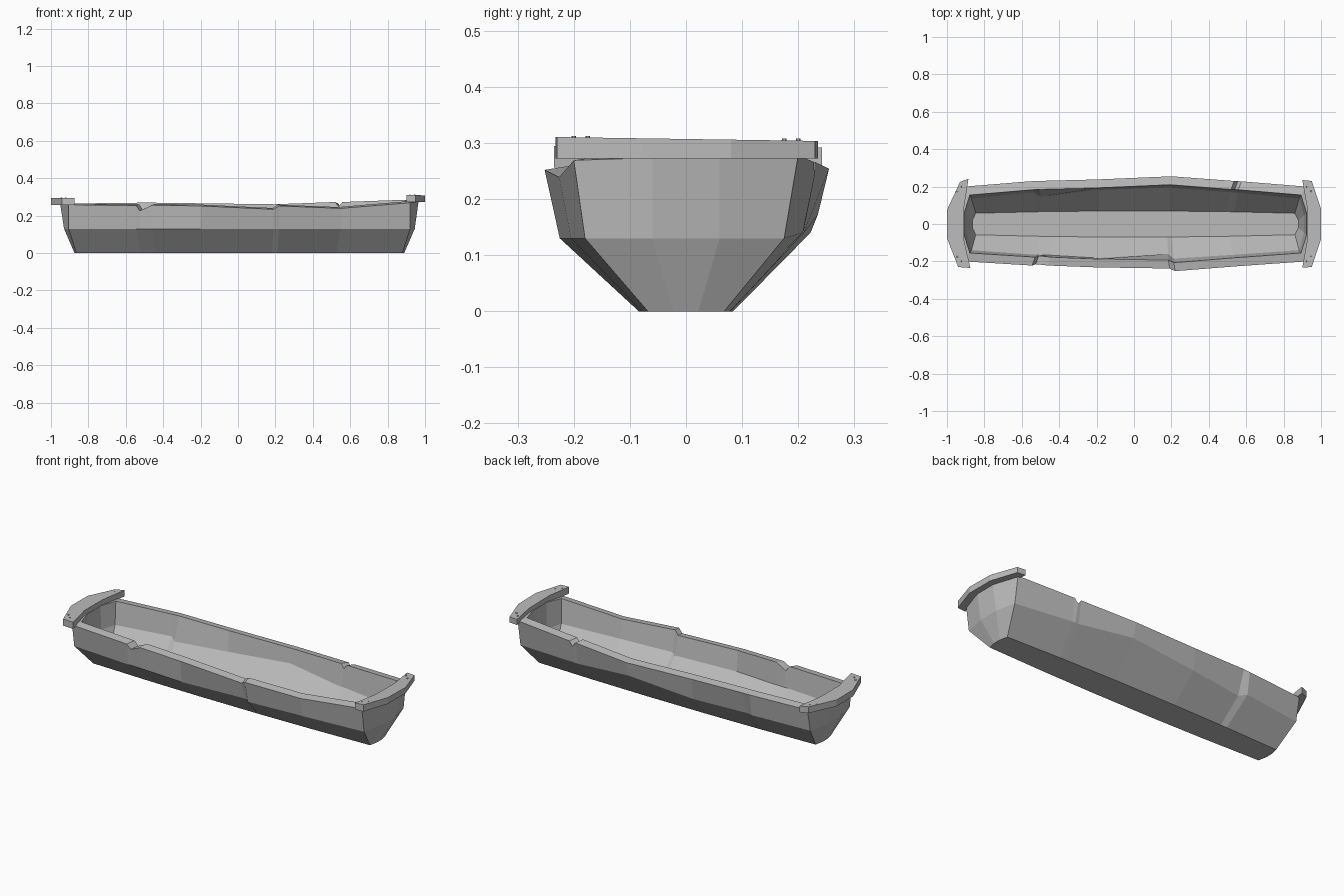
import bpy
import bmesh
from mathutils import Vector

cube = bpy.data.objects.get("Cube")
if cube:
    bpy.data.objects.remove(cube, do_unlink=True)


def make_material(name, value):
    mat = bpy.data.materials.new(name)
    mat.use_nodes = True
    colour = (value, value, value, 1)
    mat.diffuse_color = colour
    mat.node_tree.nodes["Principled BSDF"].inputs["Base Color"].default_value = colour
    return mat


grey = make_material("weathered grey", 0.5)


def finish(name, bm):
    bmesh.ops.recalc_face_normals(bm, faces=bm.faces[:])
    mesh = bpy.data.meshes.new(name)
    bm.to_mesh(mesh)
    bm.free()
    mesh.materials.append(grey)
    obj = bpy.data.objects.new(name, mesh)
    bpy.context.collection.objects.link(obj)
    return obj


# Side stations: x, rim half width, rim height, knuckle half width, knuckle height
FRONT = [
    (-.905, .20, .262, .18, .13),
    (-.545, .222, .258, .205, .13),
    (-.525, .215, .23, .205, .13),
    (-.46, .222, .26, .207, .13),
    (-.2, .232, .256, .222, .13),
    (.19, .238, .238, .2, .13),
    (.22, .252, .256, .225, .13),
    (.55, .226, .243, .205, .13),
    (.92, .20, .273, .18, .13),
]
BACK = [
    (-.905, .20, .262, .175, .13),
    (-.56, .228, .266, .21, .14),
    (-.52, .23, .267, .185, .13),
    (-.2, .238, .263, .222, .14),
    (.2, .255, .258, .235, .172),
    (.535, .23, .27, .21, .14),
    (.555, .229, .245, .209, .14),
    (.575, .228, .27, .208, .14),
    (.92, .20, .282, .175, .13),
]


# Each ring level turns one station into a point on one side
def bottom(x, ry, rz, ky, kz, s):
    return x * .955, s * (.085 - .02 * x * x), 0


def knuckle(x, ry, rz, ky, kz, s):
    return x, s * ky, kz


def rim_outer(x, ry, rz, ky, kz, s):
    return x, s * ry, rz - .004


def rim_inner(x, ry, rz, ky, kz, s):
    return x * .97, s * (ry - .045), rz + .003


def inner_knuckle(x, ry, rz, ky, kz, s):
    return x * .96, s * (ky - .04), kz + .01


def floor(x, ry, rz, ky, kz, s):
    return x * .935, s * (.07 - .015 * x * x), .03


# Level, bulge of the end wall, half width of its middle panel
LEVELS = [(bottom, .01, .022), (knuckle, .025, .06), (rim_outer, .045, .06),
          (rim_inner, .03, .06), (inner_knuckle, .025, .045), (floor, .018, .02)]


def ring(level, bulge, half):
    front = [Vector(level(*st, -1)) for st in FRONT]
    back = [Vector(level(*st, 1)) for st in reversed(BACK)]

    def end(a, b, direction):
        pts = []
        for t in (-1, 1):
            s = half * t * direction
            z = (a.z + b.z) / 2
            pts.append(Vector(((a.x + b.x) / 2 + direction * bulge, s, z)))
        return pts

    return front + end(front[-1], back[0], 1) + back + end(back[-1], front[0], -1)


# Hull: rings from the underside, over the rim and down to the inner floor
bm = bmesh.new()
rings = [[bm.verts.new(p) for p in ring(*lv)] for lv in LEVELS]
for low, high in zip(rings, rings[1:]):
    n = len(low)
    for i in range(n):
        j = (i + 1) % n
        bm.faces.new((low[i], low[j], high[j], high[i]))
bm.faces.new(rings[0])
bm.faces.new(rings[-1])
finish("trough_hull", bm)


# End boards: bowed planks lying across each end of the rim
def end_board(name, outline, base, top, tilt):
    bm = bmesh.new()
    lower = [bm.verts.new((x, y, base)) for x, y in outline]
    upper = [bm.verts.new((x, y, top - tilt * y)) for x, y in outline]
    bm.faces.new(lower)
    bm.faces.new(upper)
    for i in range(len(outline)):
        j = (i + 1) % len(outline)
        bm.faces.new((lower[i], lower[j], upper[j], upper[i]))
    return finish(name, bm)


end_board("right_end_board",
          [(-.885, .242), (-.93, .225), (-1, .075), (-1, -.075), (-.94, -.23),
           (-.875, -.235), (-.91, -.08), (-.91, .08)], .256, .293, .005)
end_board("left_end_board",
          [(.9, .235), (.95, .23), (1, .08), (1, -.08), (.95, -.23),
           (.9, -.233), (.925, -.09), (.925, .09)], .272, .307, .015)

# Nail heads: two small pegs at each corner of the boards
for end_name, sign, height in (("right", -1, .292), ("left", 1, .306)):
    bm = bmesh.new()
    for side in (-1, 1):
        for x, y in ((.92, .2), (.945, .175)):
            pos = Vector((sign * x, side * y, height - side * .002))
            made = bmesh.ops.create_cone(bm, cap_ends=True, segments=6, radius1=.005,
                                         radius2=.004, depth=.008)
            bmesh.ops.translate(bm, verts=made["verts"], vec=pos)
    finish(end_name + "_nail_heads", bm)
